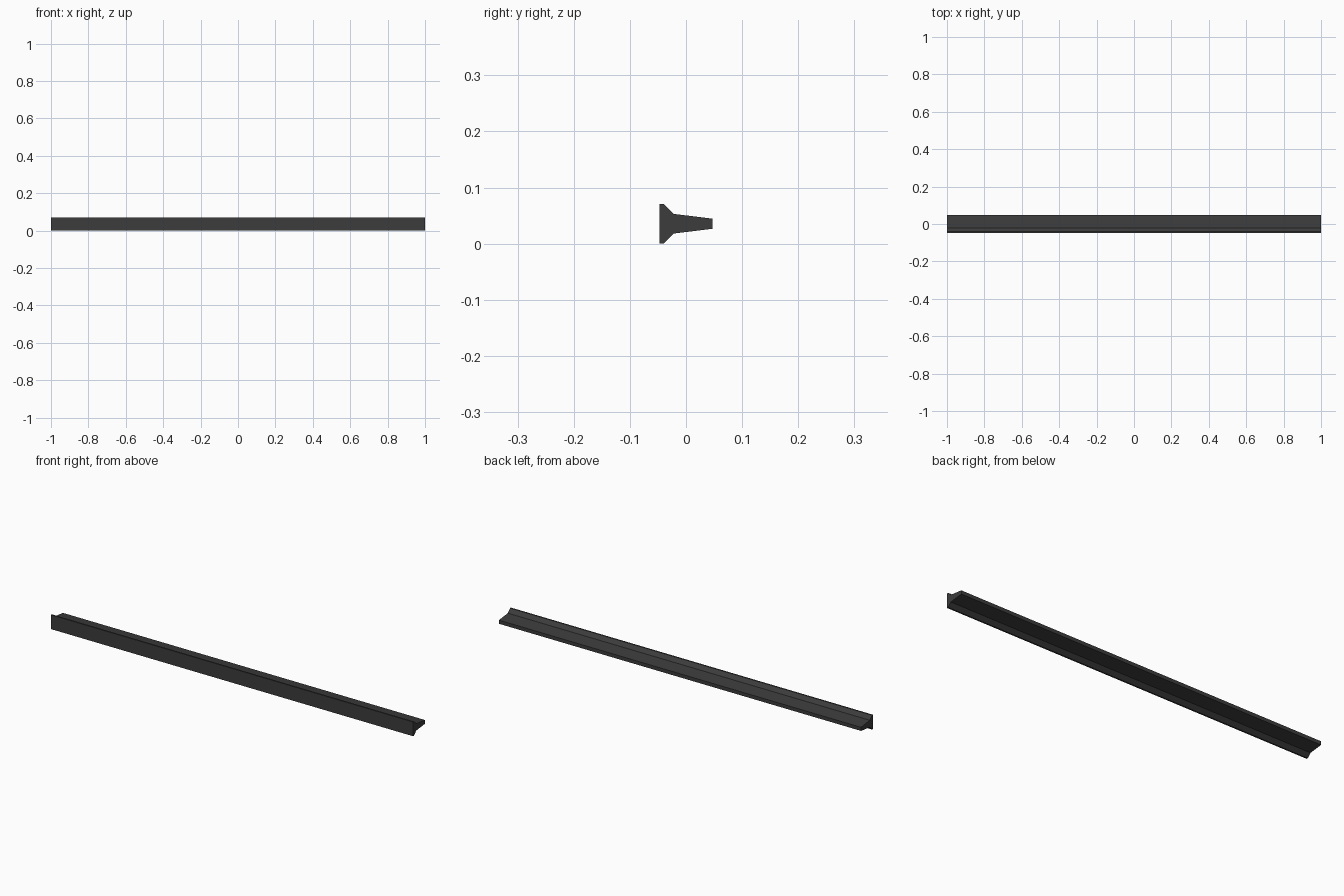
import bpy, bmesh

if "Cube" in bpy.data.objects:
    bpy.data.objects.remove(bpy.data.objects["Cube"])

# Upper half of the cross-section (y, height above the mid plane), front to back
MID = 0.0355
half = [(-0.0475, 0.0355), (-0.040, 0.0355), (-0.022, 0.0175), (0.0475, 0.009)]
profile = [(y, MID + h) for y, h in half] + [(y, MID - h) for y, h in reversed(half)]

# Extrude the flanged profile along x
bm = bmesh.new()
cap = bm.faces.new([bm.verts.new((-1, y, z)) for y, z in profile])
ext = bmesh.ops.extrude_face_region(bm, geom=[cap], use_keep_orig=True)
verts = [g for g in ext["geom"] if isinstance(g, bmesh.types.BMVert)]
bmesh.ops.translate(bm, verts=verts, vec=(2, 0, 0))
bmesh.ops.recalc_face_normals(bm, faces=bm.faces)
mesh = bpy.data.meshes.new("trim_rail")
bm.to_mesh(mesh)
bm.free()
rail = bpy.data.objects.new("trim_rail", mesh)
bpy.context.collection.objects.link(rail)

# Dark rubber-like finish
mat = bpy.data.materials.new("dark_grey")
mat.diffuse_color = (0.045, 0.045, 0.045, 1)
mat.use_nodes = True
mat.node_tree.nodes["Principled BSDF"].inputs["Base Color"].default_value = mat.diffuse_color
mesh.materials.append(mat)
